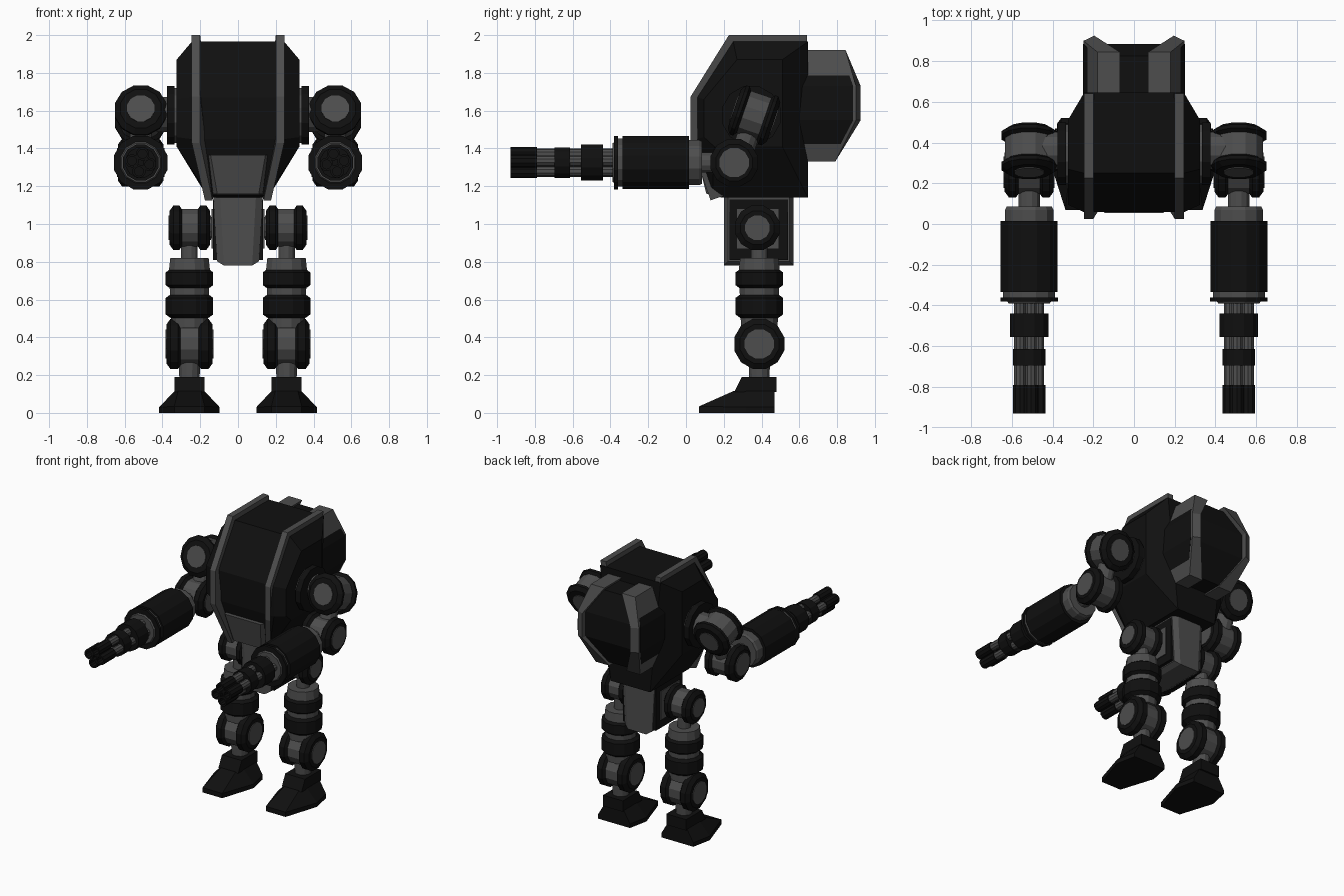
import bpy, bmesh
from math import sin, cos, pi, radians
from mathutils import Vector

if "Cube" in bpy.data.objects:
    bpy.data.objects.remove(bpy.data.objects["Cube"])


def material(name, v):
    m = bpy.data.materials.new(name)
    m.diffuse_color = (v, v, v, 1)
    m.use_nodes = True
    m.node_tree.nodes["Principled BSDF"].inputs["Base Color"].default_value = m.diffuse_color
    return m


DARK, GREY = material("dark_metal", 0.005), material("grey_metal", 0.075)


def skin(name, rings, mat, mirror=True):
    """Join equal-length rings of points with quads and close both ends."""
    bm = bmesh.new()
    loops = [[bm.verts.new(p) for p in r] for r in rings]
    n = len(loops[0])
    for a, b in zip(loops, loops[1:]):
        for i in range(n):
            j = (i + 1) % n
            bm.faces.new((a[i], a[j], b[j], b[i]))
    bm.faces.new(loops[0])
    bm.faces.new(loops[-1])
    bmesh.ops.recalc_face_normals(bm, faces=bm.faces)
    me = bpy.data.meshes.new(name)
    bm.to_mesh(me)
    bm.free()
    me.materials.append(mat)
    ob = bpy.data.objects.new(name, me)
    bpy.context.collection.objects.link(ob)
    if mirror:
        mod = ob.modifiers.new("mirror", 'MIRROR')
        mod.use_mirror_merge = False
    return ob


def lathe(name, base, axis, profile, mat, n=12):
    """Turn a (distance, radius) profile about an axis."""
    base, axis = Vector(base), Vector(axis).normalized()
    u = axis.cross(Vector((0, 0, 1)) if abs(axis.z) < 0.8 else Vector((1, 0, 0))).normalized()
    v = axis.cross(u)
    turn = [(i + 0.5) * 2 * pi / n for i in range(n)]
    skin(name, [[base + axis * t + (u * cos(a) + v * sin(a)) * r for a in turn]
                for t, r in profile], mat)


def tyre(name, base, axis, a, b, r, c=0.03):
    lathe(name, base, axis, [(a, r - c), (a + c * .7, r), (b - c * .7, r), (b, r - c)], DARK)


def joint(name, base, axis, hw, r, band, cap):
    """Two dark discs with a grey hub between them and grey end caps."""
    tyre(name + "_disc_a", base, axis, band, hw, r)
    tyre(name + "_disc_b", base, axis, -hw, -band, r)
    lathe(name + "_hub", base, axis, [(-band - .01, r - .02), (band + .01, r - .02)], GREY)
    lathe(name + "_caps", base, axis, [(-hw - .005, cap), (hw + .005, cap)], GREY)


def rect(x0, x1, y0, y1, z):
    return [(x0, y0, z), (x1, y0, z), (x1, y1, z), (x0, y1, z)]


# Hull: mid outline and inset side outline, as (y, z, half width)
mid = [(.25, 1.965, .245), (.645, 1.965, .245), (.645, 1.14, .16), (.19, 1.14, .16),
       (.14, 1.15, .155), (.06, 1.45, .25), (.06, 1.67, .25)]
side = [(.27, 1.87, .325), (.51, 1.87, .325), (.51, 1.41, .325), (.2, 1.41, .325),
        (.15, 1.41, .325), (.095, 1.46, .325), (.095, 1.66, .325)]
skin("hull", [[(s * x, y, z) for y, z, x in o]
              for s, o in ((-1, side), (-1, mid), (1, mid), (1, side))], DARK, False)

# Ridges over the hull, as (y, z, inner x, outer x)
ridge = [(.227, 2.0, .2, .245), (.641, 2.0, .2, .245), (.641, 1.16, .12, .155),
         (.2, 1.15, .13, .165), (.13, 1.125, .135, .175), (.025, 1.43, .2, .245),
         (.025, 1.675, .2, .245)]
skin("hull_ridge", [[(p[k], p[0], p[1]) for p in ridge] for k in (2, 3)], GREY)

# Front panel
skin("front_panel", [[(-a, yt, 1.365), (a, yt, 1.365), (b, yb, 1.16), (-b, yb, 1.16)]
                     for a, b, yt, yb in ((.16, .135, .1, .15), (.155, .13, .075, .125),
                                          (.145, .11, .055, .108))], GREY, False)

# Backpack core and its bent ridges
skin("backpack", [rect(-x, x, .6, y, z) for x, y, z in
                  ((.185, .78, 1.35), (.25, .885, 1.55), (.25, .885, 1.73), (.185, .825, 1.895))],
     DARK, False)
skin("backpack_ridge", [[(a, .6, z), (b, .6, z), (b, y - d, z), (a, y, z)] for a, b, y, d, z in
                        ((.07, .18, .79, 0, 1.33), (.195, .248, .925, .025, 1.55),
                         (.195, .248, .925, .025, 1.73), (.07, .18, .845, 0, 1.92))], GREY)

# Pelvis with chamfered sides
def pelvis_ring(s, x, i):
    return [(s * (x + .02), .2 + i, 1.15), (s * (x + .02), .57 - i, 1.15),
            (s * x, .57 - i, .78 + i), (s * x, .2 + i, .78 + i)]
skin("pelvis", [pelvis_ring(-1, .11, .022), pelvis_ring(-1, .075, 0),
                pelvis_ring(1, .075, 0), pelvis_ring(1, .11, .022)], GREY, False)
skin("pelvis_side_plate", [[(x, .23, .81), (x, .54, .81), (x, .54, 1.13), (x, .23, 1.13)]
                           for x in (.1, .133)], DARK)
skin("pelvis_mount", [[(x, .27, .87), (x, .49, .87), (x, .49, 1.08), (x, .27, 1.08)]
                      for x in (.12, .139)], GREY)

# Legs
X, Y = (1, 0, 0), (0, -1, 0)
UP = (0, 0, 1)
joint("hip", (.255, .378, .98), X, .108, .122, .035, .067)
lathe("hip_axle", (.1, .378, .98), X, [(0, .06), (.1, .06)], GREY)
leg = (.257, .388, 0)
lathe("thigh_neck", leg, UP, [(.8, .045), (.92, .045)], GREY)
lathe("thigh_core", leg, UP, [(.45, .1), (.76, .112), (.82, .105)], GREY)
tyre("thigh_ring_upper", leg, UP, .655, .765, .13)
tyre("thigh_ring_lower", leg, UP, .5, .63, .13)
joint("knee", (.257, .388, .365), X, .122, .137, .04, .08)
lathe("shin", leg, UP, [(.17, .055), (.3, .06)], GREY)
skin("ankle", [[(.257 - .08, f, z), (.257 + .08, f, z), (.257 + .08, .48, z), (.257 - .08, .48, z)]
               for f, z in ((.255, .11), (.295, .19))], DARK)

# Foot: wide sole rising to the ankle
def foot_ring(toe, wide, heel, pts):
    (yt, zt), (ym, zm), (yb, zb) = pts
    return [(.257 + x, y, z) for x, y, z in
            ((-toe, yt, zt), (toe, yt, zt), (wide, ym, zm), (heel, yb, zb),
             (-heel, yb, zb), (-wide, ym, zm))]
skin("foot", [foot_ring(.08, .16, .13, ((.07, 0), (.32, 0), (.468, 0))),
              foot_ring(.08, .16, .13, ((.07, .035), (.32, .03), (.468, .03))),
              foot_ring(.06, .08, .08, ((.25, .115), (.32, .115), (.468, .115)))], DARK)

# Shoulders, tilted back
lathe("shoulder_mount", (.3, .345, 1.575), X, [(0, .15), (.035, .15)], GREY)
lathe("shoulder_flange", (.335, .345, 1.575), X, [(0, .16), (.04, .16)], DARK)
lathe("shoulder_axle", (.33, .36, 1.58), X, [(0, .095), (.12, .095)], GREY)
tilt = Vector((0, -cos(radians(19)), sin(radians(19))))
joint("shoulder", (.515, .36, 1.575), tilt, .11, .142, .05, .075)
lathe("upper_arm", (.515, .34, 1.5), (0, -.085, -.25), [(0, .06), (.2, .06)], GREY)

# Elbows and forearms
arm = (.515, 0, 1.325)
joint("elbow", (.515, .255, 1.325), X, .12, .13, .045, .08)
lathe("forearm_neck", arm, Y, [(-.2, .055), (-.07, .055)], GREY)
lathe("forearm_collar", arm, Y, [(-.085, .115), (-.07, .123), (0, .123)], GREY)
lathe("forearm", arm, Y, [(-.015, .145), (.335, .145)], DARK)
lathe("forearm_front", arm, Y, [(.33, .132), (.362, .132)], GREY)
lathe("forearm_flange", arm, Y, [(.36, .147), (.38, .147)], DARK)
lathe("forearm_end", arm, Y, [(.375, .115), (.39, .105)], GREY)

# Gun barrels with clamps and hollow muzzles
lathe("rear_clamp", arm, Y, [(.44, .098), (.555, .098)], DARK)
lathe("front_clamp", arm, Y, [(.615, .083), (.695, .083)], DARK)
for i in range(4):
    a = i * pi / 2 + .2
    pos = (.515 + .047 * cos(a), 0, 1.325 + .047 * sin(a))
    lathe("barrel", pos, Y, [(.37, .029), (.82, .029)], GREY, 10)
    lathe("muzzle", pos, Y, [(.79, .036), (.93, .036), (.93, .024), (.85, .024)], DARK, 10)
